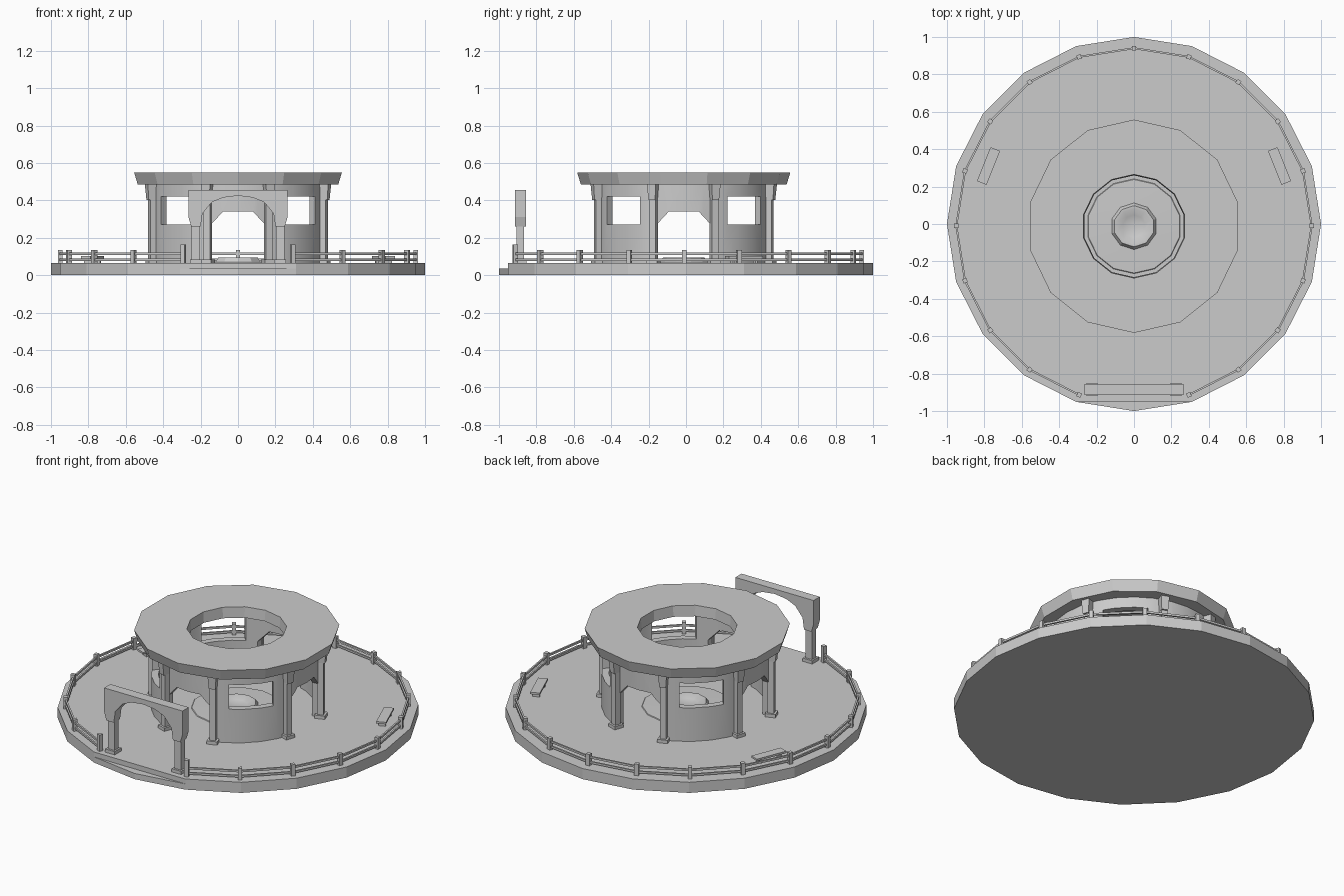
import bpy, bmesh, math
from mathutils import Matrix, Vector

cube = bpy.data.objects.get("Cube")
if cube:
    bpy.data.objects.remove(cube)

stone = bpy.data.materials.new("plain_grey")
stone.use_nodes = True
GREY = (0.6, 0.6, 0.6, 1)
stone.diffuse_color = GREY
stone.node_tree.nodes["Principled BSDF"].inputs["Base Color"].default_value = GREY

FLOOR = 0.065
CENTRE = Vector((0, -0.012, 0))


def finish(name, bm, matrix=Matrix()):
    bmesh.ops.recalc_face_normals(bm, faces=bm.faces)
    bm.transform(matrix)
    mesh = bpy.data.meshes.new(name)
    bm.to_mesh(mesh)
    bm.free()
    mesh.materials.append(stone)
    obj = bpy.data.objects.new(name, mesh)
    bpy.context.collection.objects.link(obj)
    return obj


def place(x, y, z=0, angle=0):
    return Matrix.Translation((x, y, z)) @ Matrix.Rotation(angle, 4, "Z")


def box(name, size, matrix, taper=1):
    bm = bmesh.new()
    bmesh.ops.create_cube(bm, size=1)
    for v in bm.verts:
        if v.co.z < 0:
            v.co.x *= taper
            v.co.y *= taper
        v.co = v.co * Vector(size)
    return finish(name, bm, matrix)


def prism(name, points, depth, matrix=Matrix()):
    """Extrude a flat outline upward."""
    bm = bmesh.new()
    face = bm.faces.new([bm.verts.new((x, y, 0)) for x, y in points])
    ext = bmesh.ops.extrude_face_region(bm, geom=[face])
    bmesh.ops.translate(bm, vec=(0, 0, depth),
                        verts=[g for g in ext["geom"] if isinstance(g, bmesh.types.BMVert)])
    return finish(name, bm, matrix)


def lathe(name, profile, sides, loop=True):
    bm = bmesh.new()
    rings = []
    for r, z in profile:
        rings.append([bm.verts.new((r * math.sin(math.tau * i / sides),
                                    r * math.cos(math.tau * i / sides), z)) for i in range(sides)])
    pairs = list(zip(rings, rings[1:])) + ([(rings[-1], rings[0])] if loop else [])
    for a, b in pairs:
        for i in range(sides):
            j = (i + 1) % sides
            bm.faces.new((a[i], a[j], b[j], b[i]))
    if not loop:
        bm.faces.new(rings[-1])
    return finish(name, bm, Matrix.Translation(CENTRE))


def cut(obj, cutter):
    mod = obj.modifiers.new("opening", "BOOLEAN")
    mod.operation = "DIFFERENCE"
    mod.solver = "EXACT"
    mod.object = cutter
    bpy.context.view_layer.objects.active = obj
    bpy.ops.object.modifier_apply(modifier=mod.name)
    bpy.data.objects.remove(cutter)


def smooth(obj):
    bpy.ops.object.select_all(action="DESELECT")
    obj.select_set(True)
    bpy.context.view_layer.objects.active = obj
    bpy.ops.object.shade_smooth_by_angle(angle=math.radians(30))


# Platform with a lower entrance step
rim = [(math.sin(math.tau * i / 20), math.cos(math.tau * i / 20)) for i in range(20)]
prism("platform", rim[:10] + rim[11:], FLOOR)
prism("entrance_step", rim[9:12], 0.035)

# Round wall with four arches and four windows
wall = lathe("round_wall", [(0.475, FLOOR - 0.005), (0.475, 0.49), (0.435, 0.49), (0.435, FLOOR - 0.005)], 28)
arch = [(-0.145, 0), (-0.145, 0.27), (-0.08, 0.34), (0.08, 0.34), (0.145, 0.27), (0.145, 0)]
upright = Matrix.Rotation(math.pi / 2, 4, "X")
for k in range(2):
    turn = Matrix.Rotation(k * math.pi / 2, 4, "Z")
    cut(wall, prism("arch_cutter", arch, 2,
                    Matrix.Translation(CENTRE) @ turn @ Matrix.Translation((0, 1, 0)) @ upright))
    cut(wall, box("window_cutter", (0.25, 2, 0.15),
                  place(0, CENTRE.y, 0.345, math.pi / 4 + k * math.pi / 2)))
smooth(wall)

# Columns flanking each arch
for k in range(4):
    for side in (-1, 1):
        a = k * math.pi / 2 + side * math.radians(19.5)
        spin = Matrix.Translation(CENTRE) @ Matrix.Rotation(a, 4, "Z")
        at = lambda y, z: spin @ Matrix.Translation((0, y, z))
        box("column_base", (0.06, 0.06, 0.02), at(0.485, FLOOR + 0.01))
        box("column_shaft", (0.036, 0.036, 0.35), at(0.485, FLOOR + 0.175))
        box("column_capital", (0.05, 0.06, 0.085), at(0.49, 0.445), 0.75)

# Roof ring
lathe("roof_ring", [(0.55, 0.485), (0.57, 0.55), (0.277, 0.55), (0.272, 0.485)], 14)

# Fountain
smooth(lathe("fountain_apron", [(0.255, FLOOR - 0.002), (0.25, FLOOR + 0.004), (0.12, FLOOR + 0.008)], 14, False))
smooth(lathe("fountain_bowl", [(0.13, FLOOR), (0.11, 0.095), (0.095, 0.095),
                               (0.06, 0.08), (0.02, 0.074)], 10, False))

# Entrance gate
half = [(0.265, 0.455), (0.265, 0.31), (0.25, 0.26), (0.2, 0.26), (0.19, 0.33),
        (0.14, 0.39), (0.08, 0.415), (0, 0.425)]
beam = half + [(-x, z) for x, z in reversed(half[:-1])]
prism("gate_beam", beam, 0.06, Matrix.Translation((0, -0.855, 0)) @ upright)
for side in (-1, 1):
    x = side * 0.225
    box("gate_post", (0.045, 0.04, 0.2), place(x, -0.885, 0.165))
    box("gate_foot", (0.065, 0.065, 0.02), place(x, -0.885, FLOOR + 0.01))

# Fence around the platform, open at the gate
posts = []
for i in range(-9, 10):
    a = math.tau * i / 20
    p = Vector((0.95 * math.sin(a), 0.95 * math.cos(a) - 0.01, 0))
    height = 0.1 if abs(i) == 9 else 0.07
    box("fence_post", (0.024, 0.024, height), place(p.x, p.y, FLOOR + height / 2, -a))
    posts.append(p)
for p, q in zip(posts, posts[1:]):
    mid, d = (p + q) / 2, q - p
    for z in (0.083, 0.114):
        box("fence_rail", (d.length, 0.01, 0.012), place(mid.x, mid.y, z, math.atan2(d.y, d.x)))

# Benches
for side in (-1, 1):
    spot = place(side * 0.778, 0.31, 0, side * math.radians(22))
    box("bench_seat", (0.055, 0.195, 0.012), spot @ Matrix.Translation((0, 0, 0.096)))
    for y in (-0.065, 0.065):
        box("bench_leg", (0.04, 0.012, 0.03), spot @ Matrix.Translation((0, y, FLOOR + 0.012)))
